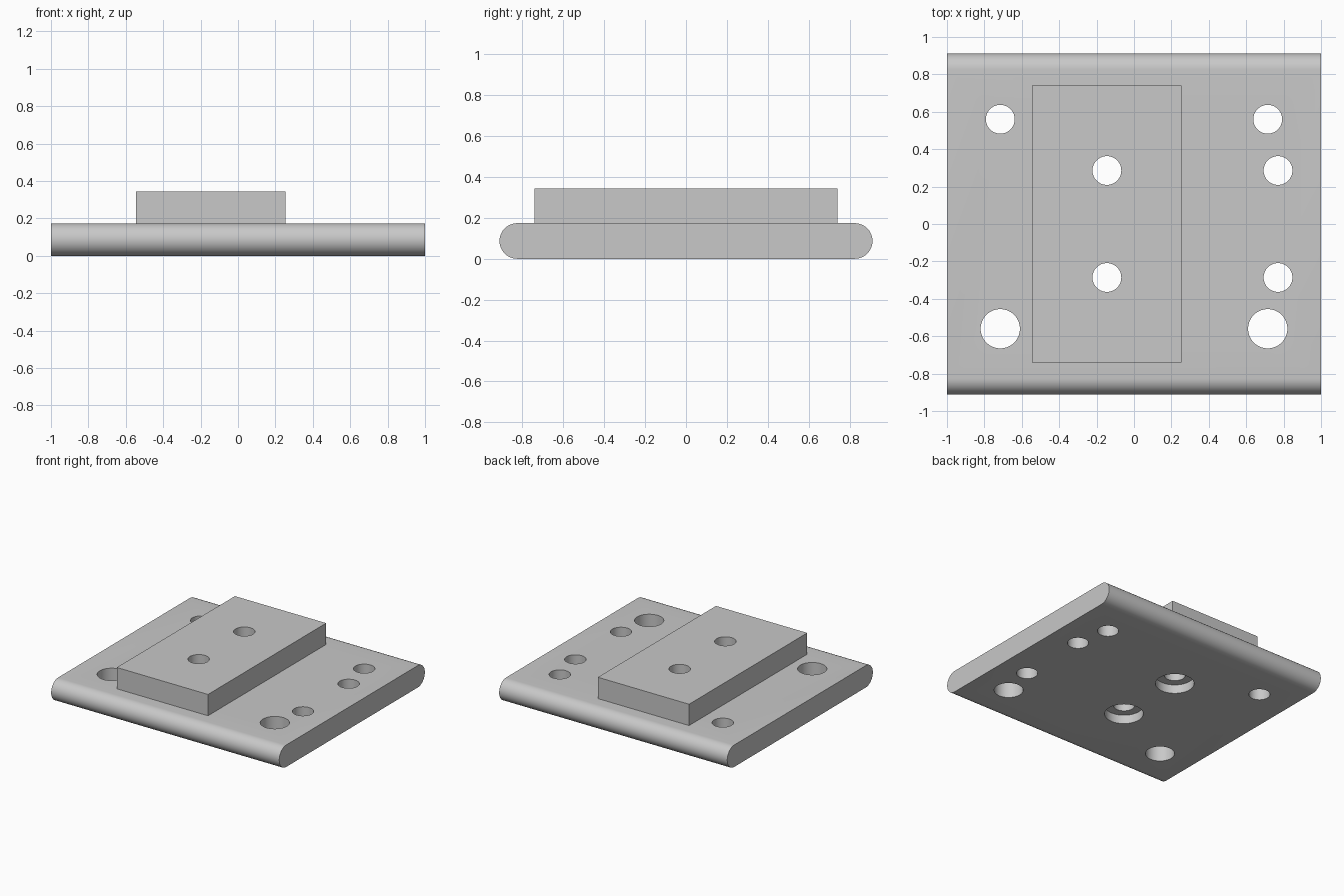
import bpy
import bmesh
from math import sin, cos, pi, radians

cube = bpy.data.objects.get("Cube")
if cube:
    bpy.data.objects.remove(cube, do_unlink=True)

THICK, TOP = 0.174, 0.343
HALF_DEPTH = 0.912
HOLE_R, LARGE_R, BORE_R, BORE_DEPTH = 0.077, 0.105, 0.14, 0.07

grey = bpy.data.materials.new("light grey metal")
grey.use_nodes = True
colour = (0.58, 0.58, 0.58, 1)
grey.diffuse_color = colour
grey.node_tree.nodes["Principled BSDF"].inputs["Base Color"].default_value = colour


def prism(name, profile, x0, x1):
    """Extrude a (y, z) profile along x."""
    bm = bmesh.new()
    face = bm.faces.new([bm.verts.new((x0, y, z)) for y, z in profile])
    new = bmesh.ops.extrude_face_region(bm, geom=[face])["geom"]
    bmesh.ops.translate(bm, vec=(x1 - x0, 0, 0),
                        verts=[v for v in new if isinstance(v, bmesh.types.BMVert)])
    bmesh.ops.recalc_face_normals(bm, faces=bm.faces)
    mesh = bpy.data.meshes.new(name)
    bm.to_mesh(mesh)
    bm.free()
    obj = bpy.data.objects.new(name, mesh)
    bpy.context.collection.objects.link(obj)
    mesh.materials.append(grey)
    return obj


def drill(obj, x, y, radius, z0=-0.1, z1=0.5):
    """Cut a vertical round hole through the object."""
    bpy.ops.mesh.primitive_cylinder_add(vertices=64, radius=radius, depth=z1 - z0,
                                        location=(x, y, (z0 + z1) / 2))
    cutter = bpy.context.object
    cutter.data.materials.append(grey)
    cutter.hide_render = True
    bpy.context.view_layer.objects.active = obj
    mod = obj.modifiers.new("hole", 'BOOLEAN')
    mod.operation, mod.solver, mod.object = 'DIFFERENCE', 'EXACT', cutter
    bpy.ops.object.modifier_apply(modifier=mod.name)
    bpy.data.objects.remove(cutter, do_unlink=True)


# Base plate with half-round front and back edges
r = THICK / 2
arc = [-pi / 2 + pi * i / 24 for i in range(25)]
profile = [(HALF_DEPTH - r + r * cos(a), r + r * sin(a)) for a in arc]
profile += [(-y, z) for y, z in reversed(profile)]
plate = prism("base_plate", profile, -1, 1)

# Raised block, off-centre towards the right
block = prism("raised_block", [(-0.74, THICK), (0.74, THICK), (0.74, TOP), (-0.74, TOP)],
              -0.545, 0.255)

# Corner holes, the front pair larger
for x in (-0.715, 0.715):
    drill(plate, x, 0.56, HOLE_R)
    drill(plate, x, -0.56, LARGE_R)

# Left-side pair, and the block pair counterbored from below
for y in (-0.286, 0.286):
    drill(plate, 0.77, y, HOLE_R)
    drill(plate, -0.145, y, HOLE_R)
    drill(block, -0.145, y, HOLE_R)
    drill(plate, -0.145, y, BORE_R, -0.1, BORE_DEPTH)

# Smooth the round surfaces and keep the edges sharp
for obj in (plate, block):
    bpy.ops.object.select_all(action='DESELECT')
    obj.select_set(True)
    bpy.context.view_layer.objects.active = obj
    bpy.ops.object.shade_smooth_by_angle(angle=radians(30))
